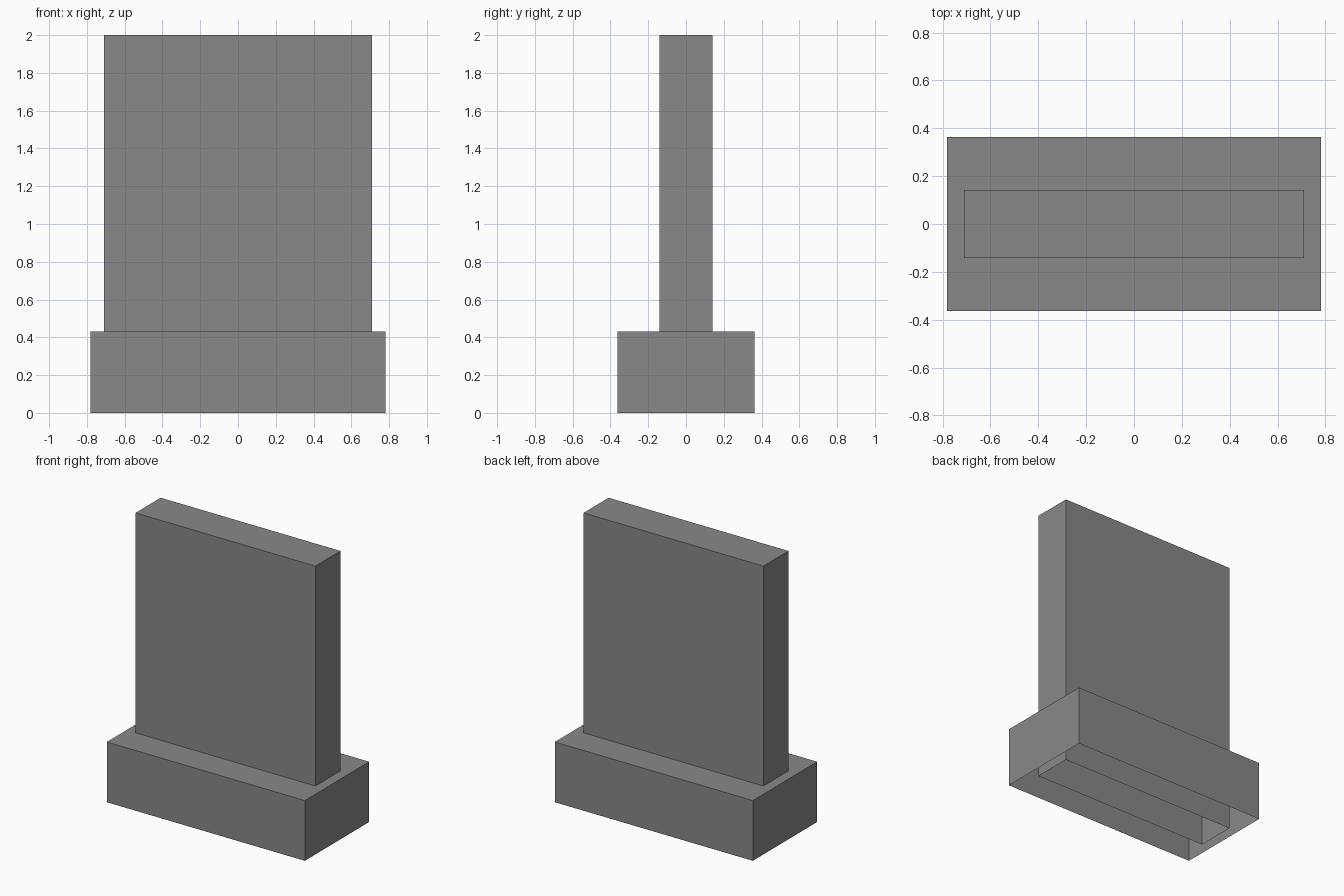
import bpy
import bmesh
from mathutils import Matrix

if "Cube" in bpy.data.objects:
    bpy.data.objects.remove(bpy.data.objects["Cube"])

grey = bpy.data.materials.new("mid_grey")
grey.diffuse_color = (0.25, 0.25, 0.25, 1.0)
grey.use_nodes = True
grey.node_tree.nodes["Principled BSDF"].inputs["Base Color"].default_value = grey.diffuse_color


def open_box(name, width, depth, height):
    """Box standing on z = 0, hollow and open underneath."""
    bm = bmesh.new()
    bmesh.ops.create_cube(
        bm, size=1.0,
        matrix=Matrix.Translation((0, 0, height / 2))
        @ Matrix.Diagonal((width, depth, height, 1)))
    bottom = [f for f in bm.faces if f.normal.z < -0.5]
    if not bottom:
        bm.normal_update()
        bottom = [f for f in bm.faces if f.normal.z < -0.5]
    bmesh.ops.delete(bm, geom=bottom, context='FACES_ONLY')
    mesh = bpy.data.meshes.new(name)
    bm.to_mesh(mesh)
    bm.free()
    mesh.materials.append(grey)
    obj = bpy.data.objects.new(name, mesh)
    bpy.context.collection.objects.link(obj)
    return obj


# Wide plinth at the foot
open_box("base", 1.564, 0.726, 0.43)
# Upright slab, running down through the plinth to the ground
open_box("slab", 1.42, 0.283, 2.0)
